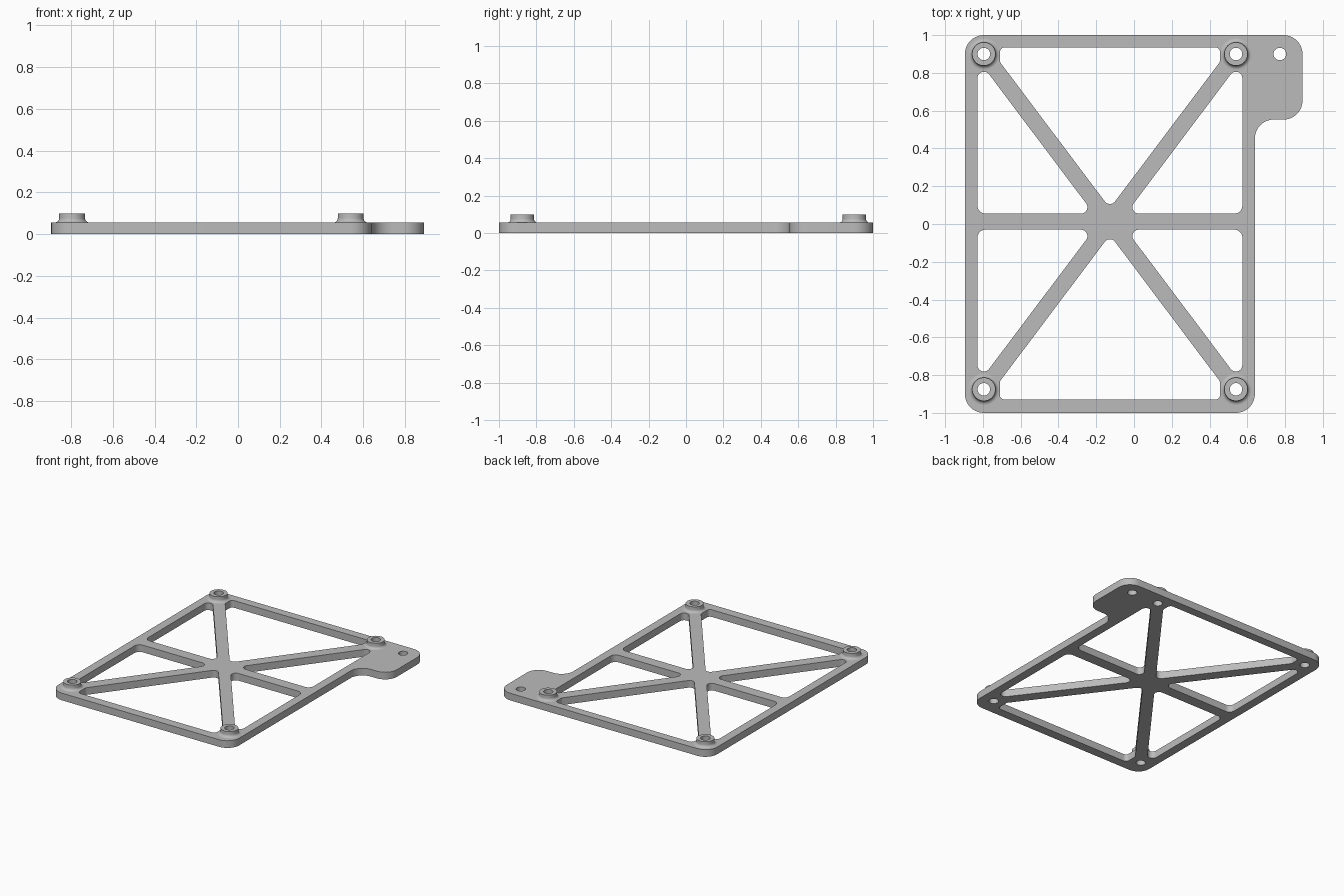
import bpy, bmesh, math
from mathutils import Vector

if "Cube" in bpy.data.objects:
    bpy.data.objects.remove(bpy.data.objects["Cube"])

THICK = 0.055           # plate thickness
TOP = 0.098             # boss top height
CX, CY = -0.1275, 0.0125  # centre of the ribs
BX, BY = 0.6675, 0.8875   # boss offsets from that centre
HOLE = 0.033
R = 0.034               # pocket corner radius

grey = bpy.data.materials.new("grey_plastic")
grey.diffuse_color = (0.5, 0.5, 0.5, 1)
grey.use_nodes = True
grey.node_tree.nodes["Principled BSDF"].inputs["Base Color"].default_value = grey.diffuse_color


def rounded(corners, steps=10):
    """Closed outline from (x, y, radius) corners with each corner filleted."""
    out = []
    n = len(corners)
    for i, (x, y, r) in enumerate(corners):
        p = Vector((x, y))
        a = (Vector(corners[i - 1][:2]) - p).normalized()
        b = (Vector(corners[(i + 1) % n][:2]) - p).normalized()
        half = a.angle(b) / 2
        c = p + (a + b).normalized() * r / math.sin(half)
        s = p + a * r / math.tan(half) - c
        e = p + b * r / math.tan(half) - c
        turn = math.atan2(s.x * e.y - s.y * e.x, s.dot(e))
        a0 = math.atan2(s.y, s.x)
        for k in range(steps + 1):
            t = a0 + turn * k / steps
            out.append((c.x + r * math.cos(t), c.y + r * math.sin(t)))
    return out


def circle(x, y, r, n=40):
    return [(x + r * math.cos(2 * math.pi * k / n),
             y + r * math.sin(2 * math.pi * k / n)) for k in range(n)]


def finish(name, bm):
    bmesh.ops.remove_doubles(bm, verts=bm.verts, dist=1e-5)
    bmesh.ops.recalc_face_normals(bm, faces=bm.faces)
    mesh = bpy.data.meshes.new(name)
    bm.to_mesh(mesh)
    bm.free()
    mesh.materials.clear()
    mesh.materials.append(grey)
    ob = bpy.data.objects.new(name, mesh)
    bpy.context.collection.objects.link(ob)
    bpy.ops.object.select_all(action='DESELECT')
    ob.select_set(True)
    bpy.context.view_layer.objects.active = ob
    bpy.ops.object.shade_smooth_by_angle(angle=math.radians(30))
    return ob


# Outer outline with the mounting tab at the back right
loops = [rounded([(-0.895, -1, 0.1), (0.64, -1, 0.1), (0.64, 0.553, 0.1),
                  (0.892, 0.553, 0.1), (0.892, 1, 0.1), (-0.895, 1, 0.1)])]

# Pockets between the ribs
w = 0.0425                      # half rib width
dv, slope = w / 0.6, BY / BX    # vertical offset of the diagonal rib edge
bosses = []
for sy in (1, -1):
    edge = (0.935 if sy > 0 else 0.93) - sy * CY   # frame inner edge
    sx_in = 0.583                                  # pocket stops beside the boss
    shoulder = dv + slope * sx_in
    loops.append(rounded([(CX + x, CY + sy * y, r) for x, y, r in (
        (0, dv, R), (sx_in, shoulder, 0.03),
        (sx_in, edge, 0.026), (-sx_in, edge, 0.026), (-sx_in, shoulder, 0.03))]))
    for sx in (1, -1):
        side = 0.701
        loops.append(rounded([(CX + sx * x, CY + sy * y, r) for x, y, r in (
            ((w + dv) / slope, w, R), (side, w, 0.042),
            (side, slope * side - dv, R))]))
        bosses.append((CX + sx * BX, CY + sy * BY))

# Screw holes through the bosses and the tab
loops += [circle(x, y, HOLE) for x, y in bosses + [(0.772, 0.90)]]

# Frame plate: filled outline with holes, given thickness
curve = bpy.data.curves.new("frame_outline", 'CURVE')
curve.dimensions = '2D'
curve.fill_mode = 'BOTH'
curve.extrude = THICK / 2
for pts in loops:
    sp = curve.splines.new('POLY')
    sp.points.add(len(pts) - 1)
    for q, (x, y) in zip(sp.points, pts):
        q.co = (x, y, 0, 1)
    sp.use_cyclic_u = True
helper = bpy.data.objects.new("frame_outline", curve)
bpy.context.collection.objects.link(helper)
deps = bpy.context.evaluated_depsgraph_get()
solid = bpy.data.meshes.new_from_object(helper.evaluated_get(deps))
bm = bmesh.new()
bm.from_mesh(solid)
bmesh.ops.translate(bm, verts=bm.verts, vec=(0, 0, THICK / 2))
bpy.data.objects.remove(helper)
bpy.data.curves.remove(curve)
bpy.data.meshes.remove(solid)
finish("frame_plate", bm)

# Raised bosses: lathed ring with a fillet flaring onto the plate
F = 0.021
profile = [(HOLE, THICK), (HOLE, TOP), (0.062, TOP)]
profile += [(0.062 + F * (1 - math.cos(t)), THICK + F * (1 - math.sin(t)))
            for t in (math.pi / 2 * k / 6 for k in range(7))]
for i, (x, y) in enumerate(bosses):
    bm = bmesh.new()
    n = 40
    rings = [[bm.verts.new((px, py, z)) for px, py in circle(x, y, r, n)]
             for r, z in profile]
    for lo, hi in zip(rings, rings[1:]):
        for k in range(n):
            m = (k + 1) % n
            bm.faces.new((lo[k], lo[m], hi[m], hi[k]))
    # Orientation is set by the closed underside
    for k in range(n):
        m = (k + 1) % n
        bm.faces.new((rings[-1][k], rings[-1][m], rings[0][m], rings[0][k]))
    finish(f"screw_boss_{i + 1}", bm)
